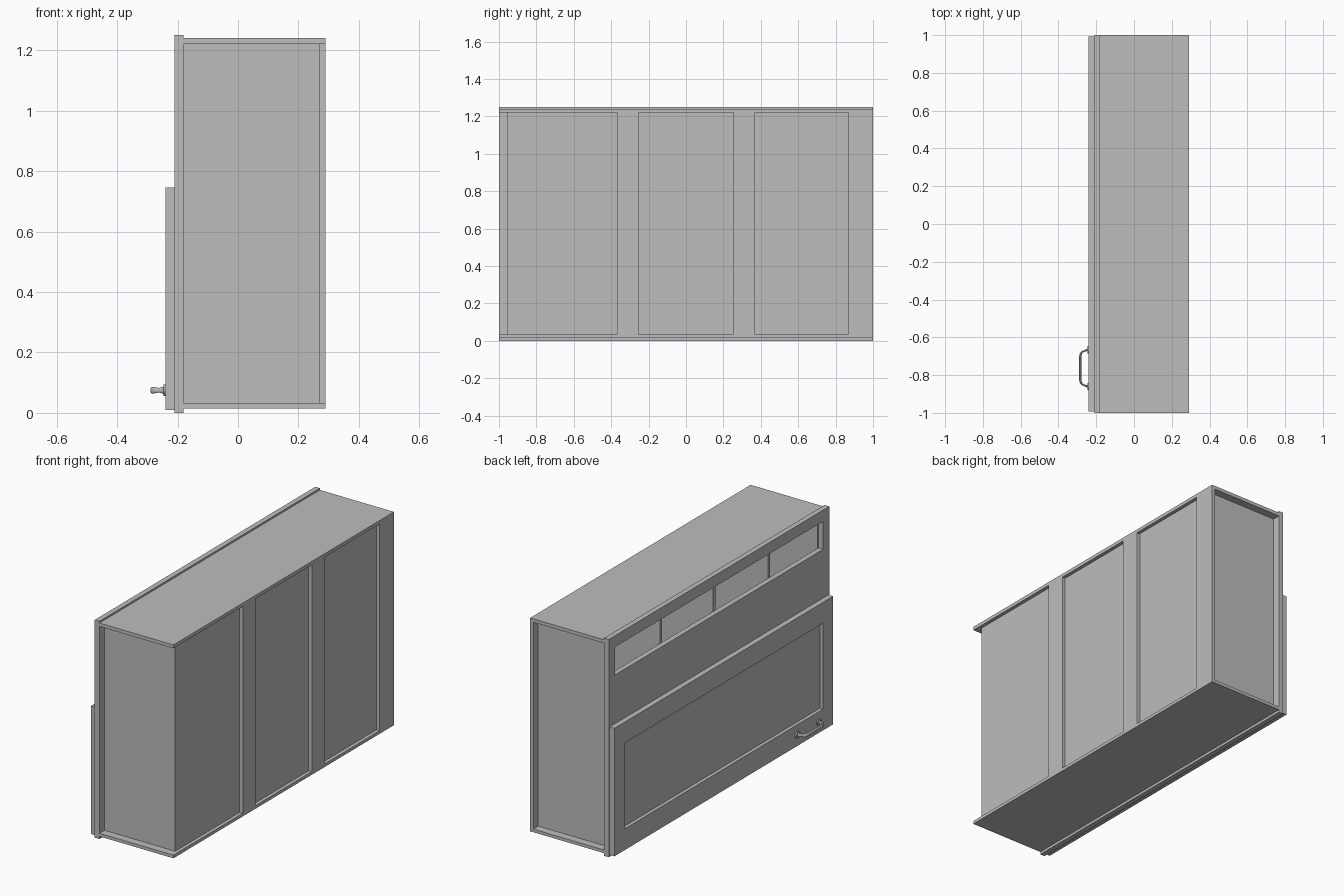
import bpy, bmesh, math
from mathutils import Matrix, Vector

cube = bpy.data.objects.get("Cube")
if cube:
    bpy.data.objects.remove(cube, do_unlink=True)

# One plain grey for the whole cabinet
grey = bpy.data.materials.new("plain grey")
grey.use_nodes = True
colour = (0.51, 0.51, 0.51, 1)
grey.diffuse_color = colour
grey.node_tree.nodes["Principled BSDF"].inputs["Base Color"].default_value = colour


def finish(name, bm):
    bmesh.ops.recalc_face_normals(bm, faces=bm.faces[:])
    mesh = bpy.data.meshes.new(name)
    bm.to_mesh(mesh)
    bm.free()
    mesh.materials.append(grey)
    ob = bpy.data.objects.new(name, mesh)
    bpy.context.collection.objects.link(ob)
    return ob


def box(name, x, y, z):
    """Box from (min, max) pairs."""
    bm = bmesh.new()
    size = Vector((x[1] - x[0], y[1] - y[0], z[1] - z[0]))
    mid = Vector((sum(x), sum(y), sum(z))) / 2
    bmesh.ops.create_cube(bm, size=1, matrix=Matrix.Translation(mid) @ Matrix.Diagonal(size).to_4x4())
    return finish(name, bm)


def ring(name, x, outer, inner):
    """Rectangular frame in the y-z plane; outer and inner are (y0, y1, z0, z1)."""
    bm = bmesh.new()

    def loop(px, r):
        return [bm.verts.new((px, r[a], r[b])) for a, b in ((0, 2), (1, 2), (1, 3), (0, 3))]

    loops = [loop(x[0], outer), loop(x[1], outer), loop(x[1], inner), loop(x[0], inner)]
    for k in range(4):
        a, b = loops[k], loops[(k + 1) % 4]
        for i in range(4):
            j = (i + 1) % 4
            bm.faces.new((a[i], a[j], b[j], b[i]))
    return finish(name, bm)


# Carcass
box("top_board", (-0.18, 0.29), (-1, 1), (1.22, 1.24))
box("bottom_board", (-0.18, 0.29), (-1, 1), (0.015, 0.033))
box("back_panel", (0.25, 0.27), (-0.955, 0.955), (0.033, 1.22))
for side, name in ((1, "left_end_panel"), (-1, "right_end_panel")):
    ys = sorted((side * 0.935, side * 0.955))
    box(name, (-0.18, 0.25), ys, (0.033, 1.22))
    box(name + "_edge", (0.25, 0.27), ys, (0.033, 1.22))

# Upright battens on the back
for i, ys in enumerate(((-0.37, -0.255), (0.255, 0.37), (0.87, 1.0))):
    box(f"back_batten_{i + 1}", (0.27, 0.29), ys, (0.033, 1.22))

# Inner partitions behind the upper opening
for i, y in enumerate((-0.495, 0.0, 0.485)):
    box(f"partition_{i + 1}", (-0.18, 0.25), (y - 0.01, y + 0.01), (0.033, 1.22))

# Face frame with the long upper opening
ring("face_frame", (-0.21, -0.18), (-1, 1, 0, 1.25), (-0.945, 0.945, 1.025, 1.185))

# Door with sunken panel
ring("door_frame", (-0.24, -0.21), (-0.992, 0.992, 0.01, 0.745), (-0.90, 0.90, 0.132, 0.625))
box("door_panel", (-0.22, -0.21), (-0.90, 0.90), (0.132, 0.625))

# Pull handle: flattened swept bar, flared at the feet
MID_Y, HANDLE_Z = -0.763, 0.075
half = [(-0.241, 0.098, 0.009), (-0.248, 0.096, 0.006), (-0.262, 0.091, 0.004),
        (-0.274, 0.086, 0.005), (-0.281, 0.077, 0.006), (-0.284, 0.064, 0.006)]
path = half + [(x, -y, r) for x, y, r in reversed(half)]
curve = bpy.data.curves.new("handle_bar", "CURVE")
curve.dimensions = "3D"
curve.bevel_depth = 1.0
curve.bevel_resolution = 3
curve.use_fill_caps = True
spline = curve.splines.new("POLY")
spline.points.add(len(path) - 1)
for p, (x, y, r) in zip(spline.points, path):
    p.co = (x, y, 0, 1)
    p.radius = r
curve.materials.append(grey)
handle = bpy.data.objects.new("handle_bar", curve)
handle.location = (0, MID_Y, HANDLE_Z)
handle.scale = (1, 1, 2)
bpy.context.collection.objects.link(handle)
bpy.ops.object.select_all(action="DESELECT")
handle.select_set(True)
bpy.context.view_layer.objects.active = handle
bpy.ops.object.convert(target="MESH")
bpy.ops.object.shade_smooth_by_angle(angle=math.radians(40))

# Round foot plates of the handle
for side, name in ((1, "handle_foot_left"), (-1, "handle_foot_right")):
    bm = bmesh.new()
    place = Matrix.Translation((-0.243, MID_Y + side * 0.097, HANDLE_Z)) @ Matrix.Rotation(math.pi / 2, 4, "Y")
    bmesh.ops.create_cone(bm, cap_ends=True, segments=20, radius1=0.019, radius2=0.019, depth=0.008, matrix=place)
    finish(name, bm)
